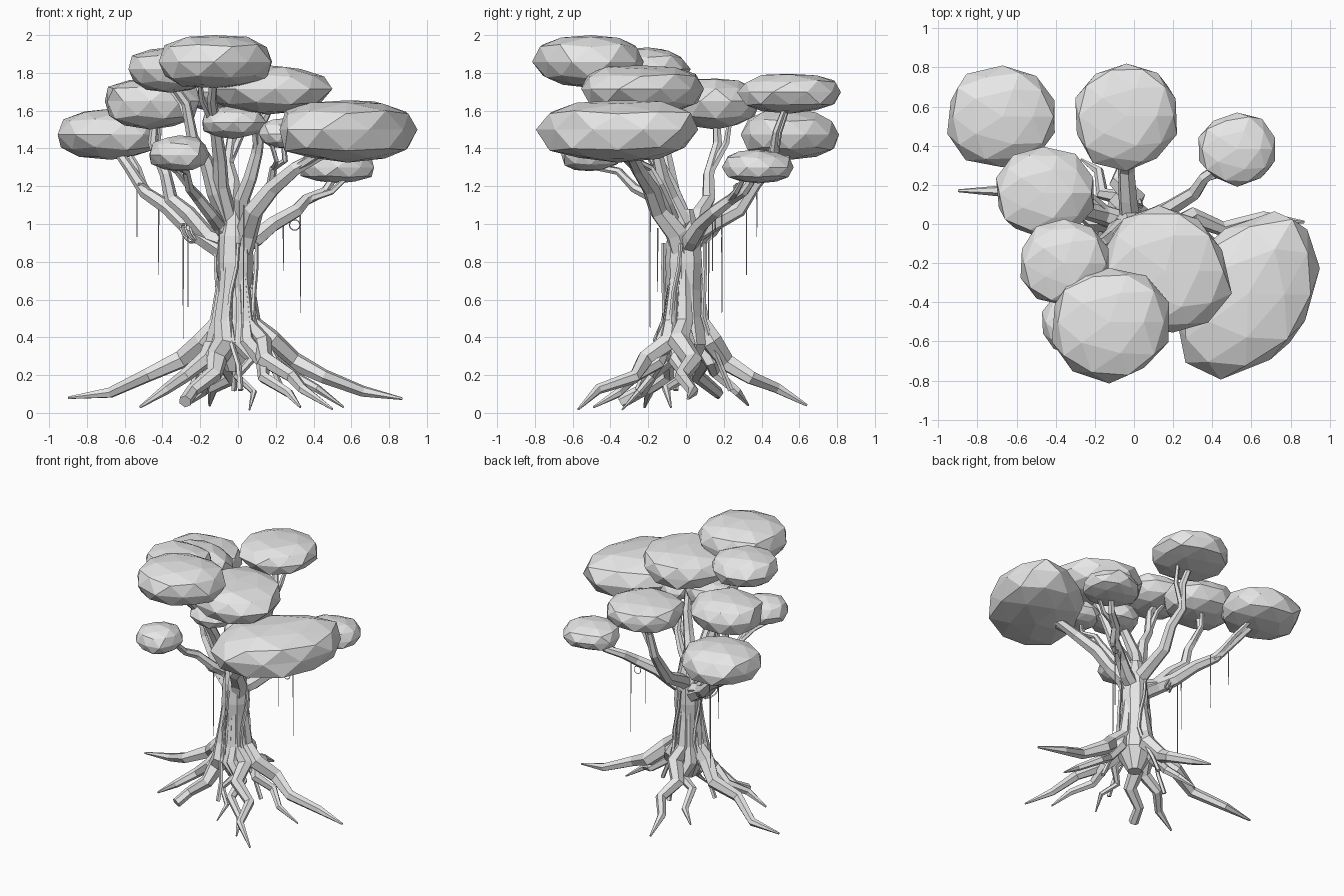
import bpy, bmesh, math, random
from mathutils import Vector

random.seed(4)
if "Cube" in bpy.data.objects:
    bpy.data.objects.remove(bpy.data.objects["Cube"])

grey = bpy.data.materials.new("plain grey")
grey.use_nodes = True
grey.diffuse_color = (0.8, 0.8, 0.8, 1)
grey.node_tree.nodes["Principled BSDF"].inputs["Base Color"].default_value = grey.diffuse_color


def finish(name, bm):
    bmesh.ops.recalc_face_normals(bm, faces=bm.faces)
    mesh = bpy.data.meshes.new(name)
    bm.to_mesh(mesh)
    bm.free()
    mesh.materials.append(grey)
    bpy.context.collection.objects.link(bpy.data.objects.new(name, mesh))


def tube(name, points, radii, sides=6):
    """Faceted limb: a ring of vertices around every path point."""
    points = [Vector(p) for p in points]
    last = len(points) - 1
    bm = bmesh.new()
    rings = []
    side = Vector((0.3, 0.9, 0.1))
    for i, (point, radius) in enumerate(zip(points, radii)):
        axis = (points[min(i + 1, last)] - points[max(i - 1, 0)]).normalized()
        side -= axis * side.dot(axis)
        if side.length < 0.05:
            side = axis.orthogonal()
        side.normalize()
        up = axis.cross(side)
        angles = [math.tau * k / sides for k in range(sides)]
        rings.append([bm.verts.new(point + (side * math.cos(a) + up * math.sin(a)) * radius)
                      for a in angles])
    for low, high in zip(rings, rings[1:]):
        for k in range(sides):
            bm.faces.new((low[k - 1], low[k], high[k], high[k - 1]))
    bm.faces.new(rings[0])
    bm.faces.new(rings[-1])
    finish(name, bm)


def taper(start, end, count):
    return [start + (end - start) * i / (count - 1) for i in range(count)]


def wobble(amount):
    return Vector([random.uniform(-amount, amount) for axis in "xyz"])


def clump(name, centre, size, skew):
    """Flattened faceted leaf mass, fitted to its half sizes, with fuller shoulders."""
    bm = bmesh.new()
    bmesh.ops.create_icosphere(bm, subdivisions=2, radius=1)
    for v in bm.verts:
        v.co *= random.uniform(0.93, 1.06)
        v.co.x += v.co.y * skew
    for axis in range(3):
        power = .78 if axis == 2 else .94
        values = [v.co[axis] for v in bm.verts]
        low, span = min(values), max(values) - min(values)
        for v in bm.verts:
            t = (v.co[axis] - low) / span * 2 - 1
            v.co[axis] = centre[axis] + math.copysign(abs(t) ** power, t) * size[axis]
    finish(name, bm)


# Leaf clumps: centre, half sizes and sideways skew
clumps = {
    "top_front": ((-.12, -.52, 1.86), (.3, .295, .14), 0),
    "centre": ((.175, -.23, 1.71), (.325, .325, .13), -.1),
    "left_large": ((.585, -.365, 1.49), (.365, .43, .165), .35),
    "top_right": ((-.355, -.195, 1.815), (.225, .22, .12), 0),
    "right_middle": ((-.455, .16, 1.635), (.25, .235, .135), 0),
    "right_back": ((-.68, .55, 1.475), (.275, .26, .135), 0),
    "back": ((-.04, .545, 1.69), (.26, .275, .105), 0),
    "left_back": ((.525, .38, 1.305), (.195, .19, .09), 0),
    "right_low": ((-.31, -.5, 1.375), (.16, .16, .095), 0),
    "inner": ((-.02, -.25, 1.54), (.17, .17, .09), 0),
    "inner_left": ((.25, -.28, 1.48), (.14, .14, .08), 0),
}
for name, (centre, size, skew) in clumps.items():
    clump("leaves_" + name, centre, size, skew)

# Trunk core
trunk_radii = [.05, .13, .1, .09, .1, .09, .05]
heights = taper(.22, 1.08, len(trunk_radii))
tube("trunk", [(-.015, -.01, z) for z in heights], trunk_radii, 9)

# Branches: clump reached, height on trunk, elbow, thickness
branches = [
    ("right_back", .82, (-.38, .2, 1.08), .06),
    ("right_middle", .87, (-.34, .11, 1.15), .055),
    ("back", .9, (-.03, .36, 1.2), .055),
    ("left_back", .84, (.29, .15, 1.05), .055),
    ("left_large", .78, (.19, -.19, 1.2), .068),
    ("centre", .9, (.07, -.11, 1.25), .055),
    ("top_front", .85, (-.1, -.17, 1.36), .055),
    ("top_right", .85, (-.17, -.1, 1.32), .055),
    ("right_low", .9, (-.2, -.18, 1.13), .045),
    ("inner_left", .95, (.16, -.16, 1.2), .035),
]
for target, height, elbow, thick in branches:
    start = Vector((-.01, 0, height))
    end = Vector(clumps[target][0]) - Vector((0, 0, .05))
    control = 2 * Vector(elbow) - (start + end) / 2
    path = []
    for t in taper(0, 1, 7):
        point = start * (1 - t) ** 2 + control * 2 * t * (1 - t) + end * t * t
        path.append(point + wobble(.02))
    tube("branch_" + target, path, taper(thick, thick * .36, 7))
    # Forked twig reaching into the leaves
    lean = (end - path[4]).cross(Vector((0, 0, 1))).normalized() * .09
    fork = [path[4], path[5] + lean * .6, end + lean]
    tube("twig_" + target, fork, taper(thick * .4, .012, 3), 5)

# Roots: each starts as a ridge up the trunk, then bends outward; tip and thickness
tips = [(-.9, .17, .08, .06), (-.52, -.22, .03, .055), (-.28, -.34, .06, .07),
        (.06, -.34, .015, .035), (.5, -.57, .02, .055), (.87, .01, .075, .06),
        (.56, -.08, .03, .045), (-.15, .64, .04, .06), (-.27, .33, .04, .05),
        (.33, -.49, .03, .05)]
for n, (x, y, z, thick) in enumerate(tips):
    out = Vector((x, y, 0))
    length = out.length
    out.normalize()
    across = Vector((-out.y, out.x, 0))
    path = [out * reach + Vector((-.015, -.01, height))
            for reach, height in ((.05, .92), (.07, .66), (.09, .48))]
    for i, (part, height) in enumerate(((.2, .37), (.34, .28), (.52, .2), (.76, .12))):
        kink = across * random.uniform(.02, .05) * (-1) ** (i + n)
        drop = height + random.uniform(-.015, .015)
        path.append(out * max(part * length, .1 + part * .12) + kink + Vector((0, 0, drop)))
    path.append(Vector((x, y, z)))
    blunt = .5 if thick == .07 else .12
    tube(f"root_{n + 1}", path, [thick * f for f in (.4, .6, .8, 1, .85, .65, .5, blunt)])

# Thin creepers winding down the trunk and over the root flare
for n, angle in enumerate((-.4, -1.7, 1.4, 2.8)):
    path = []
    for z in taper(.9, .12, 7):
        reach = .11 + .44 * max(0, .5 - z) ** 1.2
        bend = angle + .25 * math.sin(z * 9)
        path.append((reach * math.cos(bend) - .01, reach * math.sin(bend) - .01, z))
    tube(f"creeper_{n + 1}", path, taper(.011, .016, 7), 5)

# Hanging vines: x, y, top, bottom
vines = [(-.535, .375, 1.25, .93), (-.42, .32, 1.15, .73), (-.29, .12, .95, .39),
         (-.265, .19, .93, .56), (.24, .14, 1.02, .75), (.33, .19, 1.06, .53),
         (-.1, -.15, .98, .64), (.03, -.19, 1.1, .45)]
for n, (x, y, top, bottom) in enumerate(vines):
    tube(f"vine_{n + 1}", [(x, y, top), (x, y, bottom)], (.004, .002), 4)


def loop(name, centre, a, b, radius, thick):
    a, b = Vector(a).normalized() * radius, Vector(b).normalized() * radius
    ring = [Vector(centre) + a * math.cos(t) + b * math.sin(t) for t in taper(0, math.tau, 11)]
    tube(name, ring, [thick] * 11, 4)


# Hanging loop and vine coils around the right back branch
loop("vine_loop", (.3, .155, .995), (1, 0, 0), (0, 0, 1), .028, .003)
for n, x in enumerate((-.27, -.245, -.22)):
    loop(f"vine_coil_{n + 1}", (x, .09, .95), (1, 2, 0), (1, 0, -2), .055, .007)
loop("vine_coil_outer", (-.49, .29, 1.18), (-3, 4, 0), (3, 1, -4), .043, .008)
